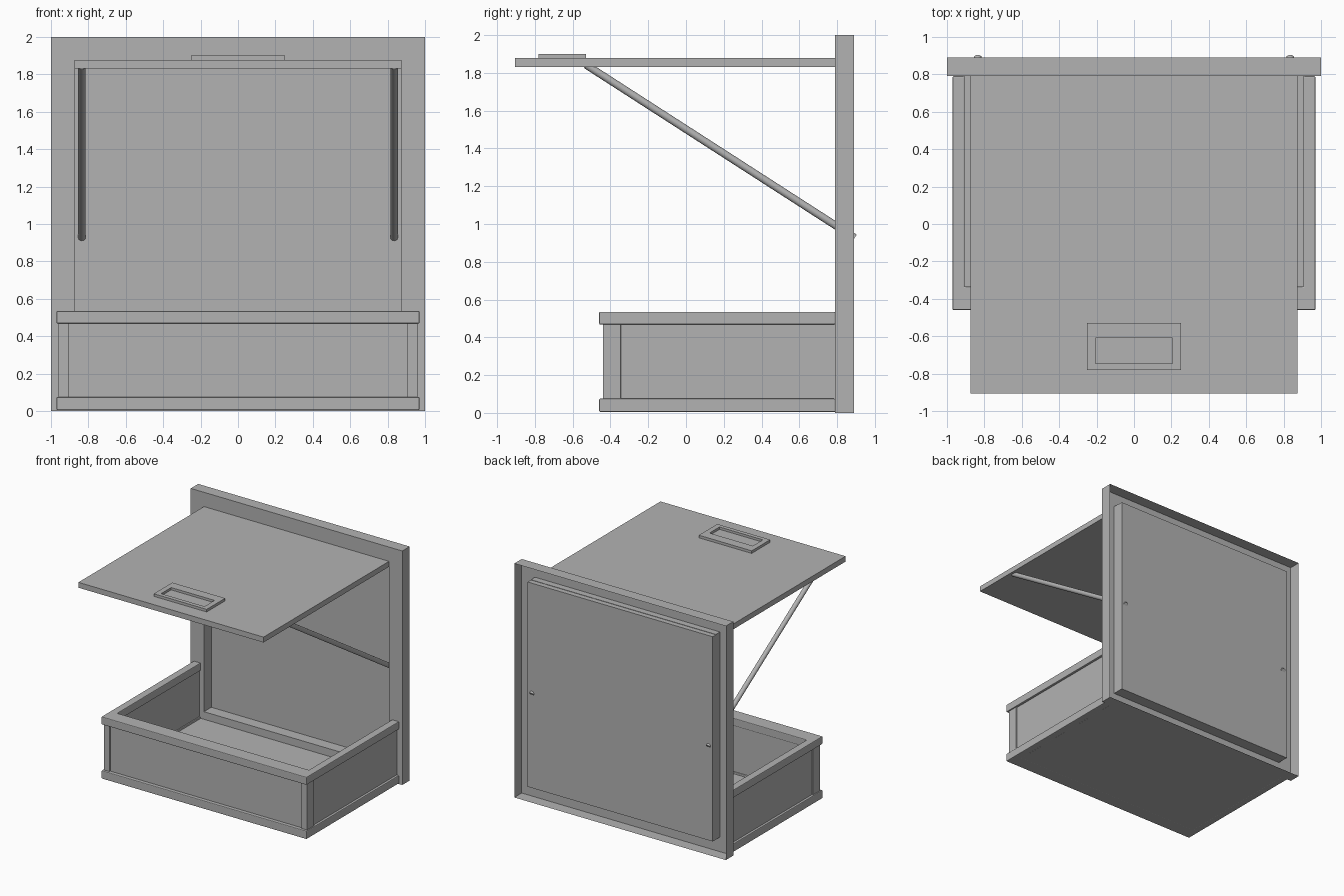
import bpy
import bmesh
from mathutils import Vector

if "Cube" in bpy.data.objects:
    bpy.data.objects.remove(bpy.data.objects["Cube"], do_unlink=True)

GREY = (0.45, 0.45, 0.45, 1.0)
grey = bpy.data.materials.new("plain grey")
grey.use_nodes = True
grey.diffuse_color = GREY
grey.node_tree.nodes["Principled BSDF"].inputs["Base Color"].default_value = GREY


def finish(name, bm, bevel=0.0):
    """Turn a bmesh into a named grey object."""
    mesh = bpy.data.meshes.new(name)
    bm.to_mesh(mesh)
    bm.free()
    mesh.materials.append(grey)
    ob = bpy.data.objects.new(name, mesh)
    bpy.context.collection.objects.link(ob)
    if bevel:
        mod = ob.modifiers.new("soft edges", 'BEVEL')
        mod.width = bevel
        mod.segments = 2
    return ob


def box_mesh(lo, hi):
    bm = bmesh.new()
    bmesh.ops.create_cube(bm, size=1)
    lo, hi = Vector(lo), Vector(hi)
    for v in bm.verts:
        v.co = Vector([hi[i] if v.co[i] > 0 else lo[i] for i in range(3)])
    return bm


def box(name, lo, hi, bevel=0.0):
    return finish(name, box_mesh(lo, hi), bevel)


def facing(bm, direction):
    bm.normal_update()
    return max(bm.faces, key=lambda f: f.normal.dot(Vector(direction)))


def recess(bm, direction, lo, hi, depth):
    """Sink a rectangle, given by its bounds, into one face of a box."""
    face = facing(bm, direction)
    mid = face.calc_center_median()
    bmesh.ops.inset_region(bm, faces=[face], thickness=0.01)
    for v in face.verts:
        for i in range(3):
            if not direction[i]:
                v.co[i] = hi[i] if v.co[i] > mid[i] else lo[i]
    floor = bmesh.ops.extrude_discrete_faces(bm, faces=[face])["faces"][0]
    bmesh.ops.translate(bm, verts=floor.verts, vec=Vector(direction) * -depth)


def rail(name, z0, z1):
    """U-shaped rail around the open-backed tray."""
    outline = [(-.97, .79), (-.97, -.46), (.97, -.46), (.97, .79),
               (.905, .79), (.905, -.335), (-.905, -.335), (-.905, .79)]
    bm = bmesh.new()
    face = bm.faces.new([bm.verts.new((x, y, z0)) for x, y in outline])
    top = bmesh.ops.extrude_face_region(bm, geom=[face])["geom"]
    bmesh.ops.translate(bm, vec=(0, 0, z1 - z0),
                        verts=[g for g in top if isinstance(g, bmesh.types.BMVert)])
    bmesh.ops.recalc_face_normals(bm, faces=bm.faces)
    finish(name, bm, 0.006)


# Upright back frame: hollow shell, open behind, with a deep front recess
bm = box_mesh((-1, .79, 0), (1, .89, 2))
recess(bm, (0, -1, 0), (-.875, 0, .125), (.875, 0, 1.875), .099)
rear = [f for f in bm.faces if all(v.co.y > .8895 for v in f.verts)]
bmesh.ops.delete(bm, geom=rear, context='FACES_ONLY')
finish("back_frame", bm)

# Tray rails, floor and walls
rail("bottom_rail", .005, .075)
rail("top_rail", .468, .535)
box("tray_floor", (-.91, -.34, .005), (.91, .79, .06))
box("front_wall", (-.905, -.43, .07), (.905, -.345, .47))
for side, s in (("right", -1), ("left", 1)):
    wall_x = sorted((s * .915, s * .95))
    post_x = sorted((s * .905, s * .96))
    box(side + "_wall", (wall_x[0], -.345, .07), (wall_x[1], .79, .47))
    box(side + "_corner_post", (post_x[0], -.44, .07), (post_x[1], -.345, .47), .003)

    # Slanted strut that holds the lid up
    start, end = Vector((s * .835, -.53, 1.843)), Vector((s * .835, .893, .927))
    axis = end - start
    bpy.ops.mesh.primitive_cylinder_add(
        vertices=16, radius=.02, depth=axis.length, location=(start + end) / 2,
        rotation=axis.to_track_quat('Z', 'Y').to_euler())
    strut = bpy.context.object
    strut.name = side + "_strut"
    strut.data.materials.append(grey)
    bpy.ops.object.shade_smooth_by_angle()

# Raised lid with its pull
box("lid", (-.875, -.905, 1.832), (.875, .845, 1.878))
bm = box_mesh((-.25, -.78, 1.87), (.25, -.53, 1.9))
recess(bm, (0, 0, 1), (-.205, -.745, 0), (.205, -.61, 0), .02)
finish("lid_pull", bm)
